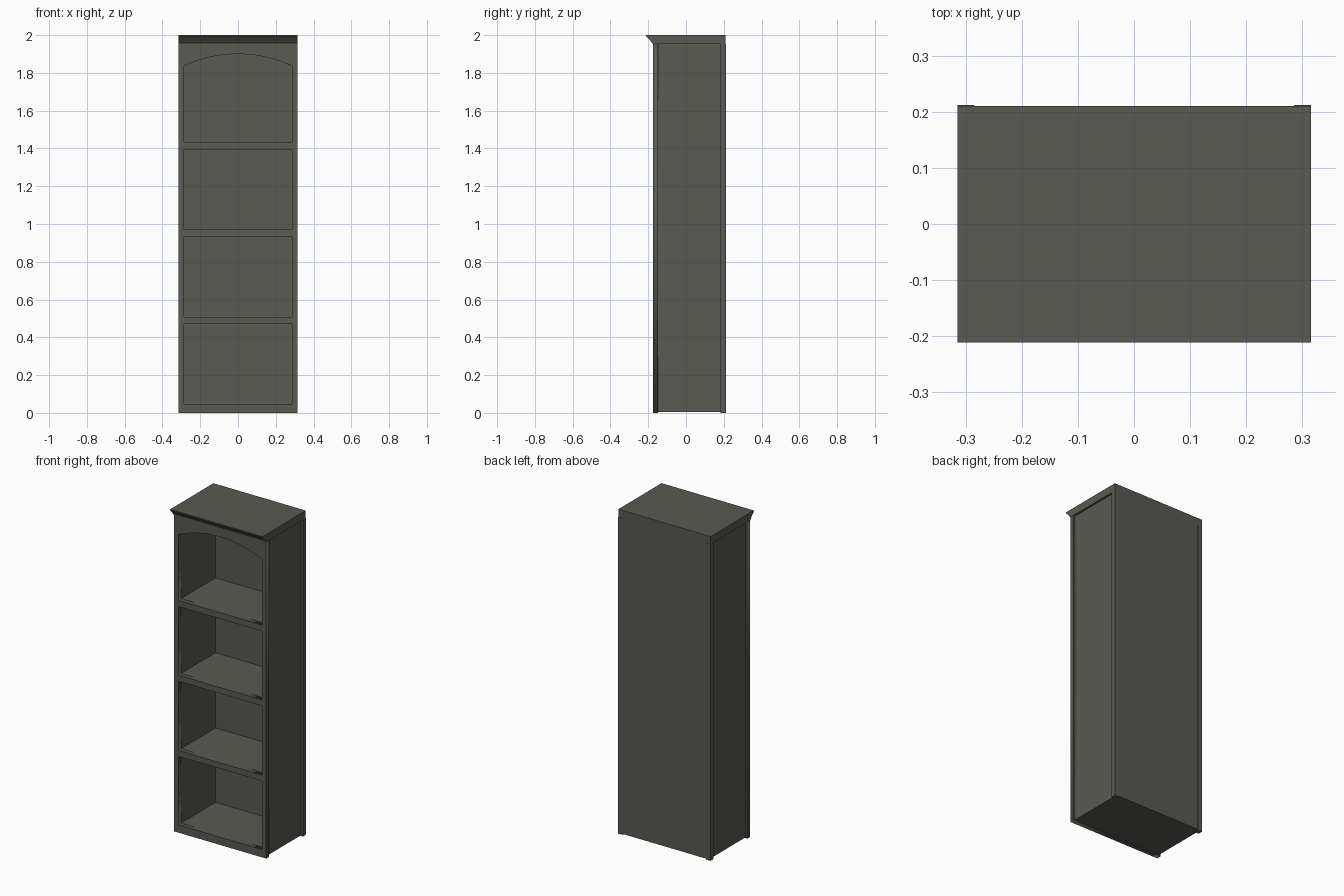
import bpy, bmesh, math
from mathutils import Matrix

cube = bpy.data.objects.get("Cube")
if cube:
    bpy.data.objects.remove(cube, do_unlink=True)

# Single painted finish
paint = bpy.data.materials.new("dark olive grey paint")
paint.use_nodes = True
COLOUR = (0.098, 0.103, 0.085, 1.0)
paint.diffuse_color = COLOUR
bsdf = next(n for n in paint.node_tree.nodes if n.type == 'BSDF_PRINCIPLED')
bsdf.inputs["Base Color"].default_value = COLOUR
bsdf.inputs["Roughness"].default_value = 0.6

# Main dimensions
W, INNER, PANEL = 0.315, 0.285, 0.303      # half widths: outer, opening, side panel
FRONT, FRAME_BACK = -0.175, -0.147         # face frame depth
BACK, REAR_POST, BACK_IN = 0.21, 0.182, 0.188
TOP, CROWN_Z, FLOOR = 2.0, 1.952, 0.005
SHELVES = [(FLOOR, 0.048), (0.471, 0.507), (0.934, 0.971), (1.395, 1.433)]
ARCH_SIDE, ARCH_TOP = 1.837, 1.90


def add_object(name, bm):
    bmesh.ops.recalc_face_normals(bm, faces=bm.faces)
    mesh = bpy.data.meshes.new(name)
    bm.to_mesh(mesh)
    bm.free()
    mesh.materials.clear()
    mesh.materials.append(paint)
    obj = bpy.data.objects.new(name, mesh)
    bpy.context.collection.objects.link(obj)
    return obj


def box(name, x0, x1, y0, y1, z0, z1):
    bm = bmesh.new()
    bmesh.ops.create_cube(bm, size=1.0)
    bmesh.ops.scale(bm, vec=(x1 - x0, y1 - y0, z1 - z0), verts=bm.verts)
    bmesh.ops.translate(bm, vec=((x0 + x1) / 2, (y0 + y1) / 2, (z0 + z1) / 2), verts=bm.verts)
    return add_object(name, bm)


def rect(x, z0, z1):
    return [(-x, z0), (x, z0), (x, z1), (-x, z1)]


def arched_opening(x, z0, side, top, steps=20):
    rise = top - side
    radius = (x * x + rise * rise) / (2 * rise)
    half = math.asin(x / radius)
    pts = [(-x, z0), (x, z0)]
    for i in range(steps + 1):
        a = half - 2 * half * i / steps
        pts.append((radius * math.sin(a), top - radius + radius * math.cos(a)))
    return pts


def pierced_board(name, outlines, y0, y1):
    """Flat board in the xz plane; inner outlines become holes."""
    curve = bpy.data.curves.new(name, 'CURVE')
    curve.dimensions = '2D'
    curve.fill_mode = 'BOTH'
    curve.extrude = (y1 - y0) / 2
    for pts in outlines:
        spline = curve.splines.new('POLY')
        spline.points.add(len(pts) - 1)
        for p, (x, z) in zip(spline.points, pts):
            p.co = (x, z, 0, 1)
        spline.use_cyclic_u = True
    temp = bpy.data.objects.new(name + "_outline", curve)
    bpy.context.collection.objects.link(temp)
    bpy.context.view_layer.update()
    mesh = bpy.data.meshes.new_from_object(
        temp.evaluated_get(bpy.context.evaluated_depsgraph_get()))
    bm = bmesh.new()
    bm.from_mesh(mesh)
    bpy.data.objects.remove(temp, do_unlink=True)
    bpy.data.curves.remove(curve)
    bpy.data.meshes.remove(mesh)
    bmesh.ops.remove_doubles(bm, verts=bm.verts, dist=1e-5)
    bm.transform(Matrix.Translation((0, (y0 + y1) / 2, 0)) @ Matrix.Rotation(math.pi / 2, 4, 'X'))
    return add_object(name, bm)


def extrude_profile(name, profile, half_width):
    """Sweep a (y, z) profile across the width."""
    bm = bmesh.new()
    face = bm.faces.new([bm.verts.new((-half_width, y, z)) for y, z in profile])
    new = bmesh.ops.extrude_face_region(bm, geom=[face])["geom"]
    verts = [g for g in new if isinstance(g, bmesh.types.BMVert)]
    bmesh.ops.translate(bm, vec=(2 * half_width, 0, 0), verts=verts)
    return add_object(name, bm)


# Face frame with three square openings and one arched opening
tops = [t for _, t in SHELVES]
bottoms = [b for b, _ in SHELVES[1:]]
outlines = [rect(W, 0, CROWN_Z)]
outlines += [rect(INNER, lo, hi) for lo, hi in zip(tops, bottoms)]
outlines.append(arched_opening(INNER, tops[-1], ARCH_SIDE, ARCH_TOP))
pierced_board("face_frame", outlines, FRONT, FRAME_BACK)

# Recessed side panels and rear corner posts
for side, s in (("left", 1), ("right", -1)):
    xs = sorted((s * INNER, s * PANEL))
    box(side + "_side_panel", *xs, FRAME_BACK, REAR_POST, FLOOR, CROWN_Z)
    xs = sorted((s * INNER, s * W))
    box(side + "_rear_post", *xs, REAR_POST, BACK + 0.002, 0, CROWN_Z)

# Back panel
box("back_panel", -INNER, INNER, BACK_IN, BACK, FLOOR, CROWN_Z)

# Floor and shelves
for i, (lo, hi) in enumerate(SHELVES):
    box("floor_board" if i == 0 else f"shelf_{i}", -INNER, INNER, FRAME_BACK, BACK_IN, lo, hi)

# Top board with moulded, overhanging front edge
extrude_profile("crown_top", [
    (BACK, CROWN_Z), (BACK, TOP), (-0.211, TOP), (-0.211, 1.994),
    (-0.206, 1.988), (-0.198, 1.981), (-0.189, 1.970), (-0.183, 1.961),
    (-0.178, 1.958), (-0.178, CROWN_Z)], W)
